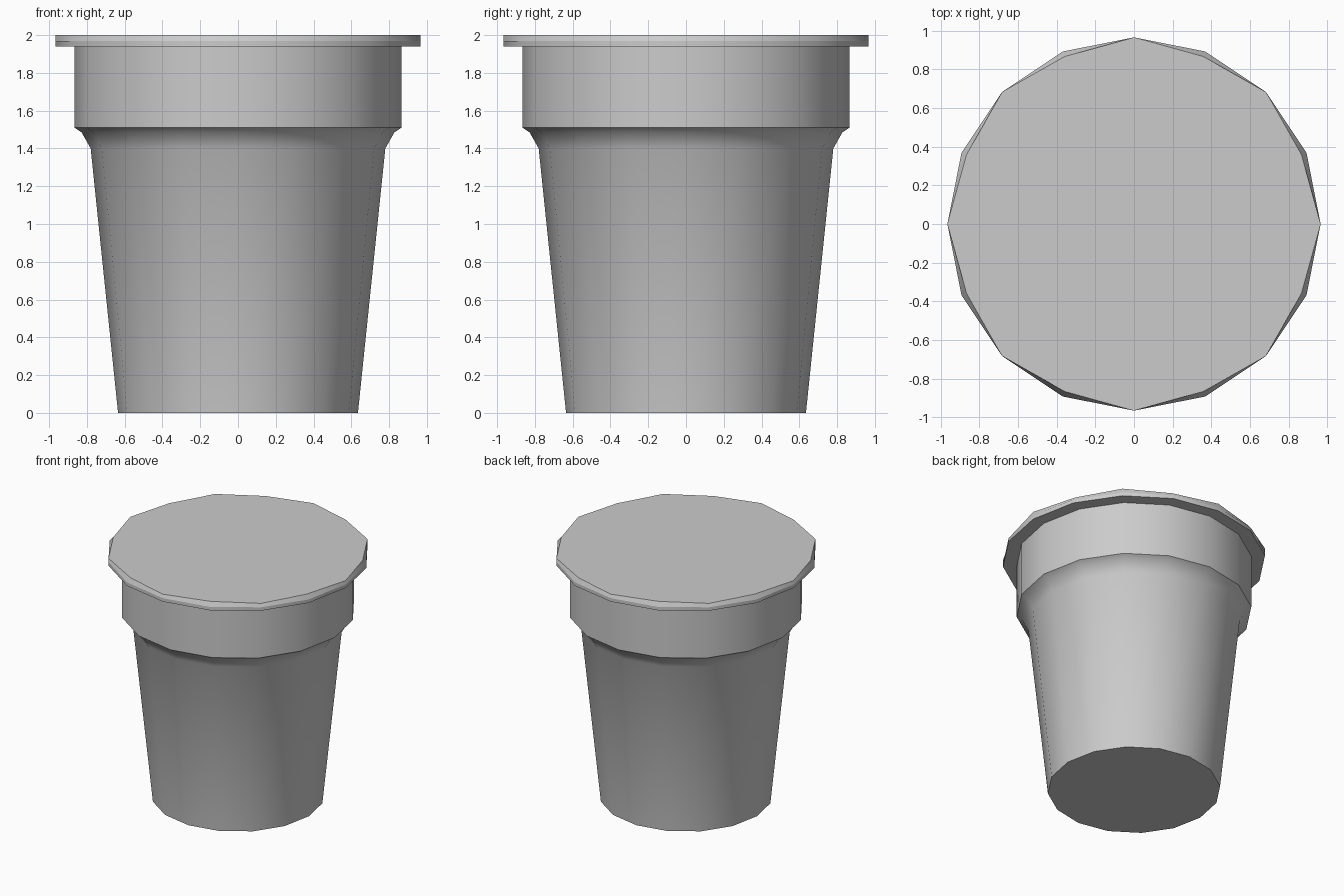
import bpy, bmesh
from math import sin, cos, pi, radians

if "Cube" in bpy.data.objects:
    bpy.data.objects.remove(bpy.data.objects["Cube"])

SIDES = 16


def lathe(name, rings):
    """Closed turned solid; each ring is (radius at even corners, at odd corners, z)."""
    bm = bmesh.new()
    loops = []
    for even, odd, z in rings:
        loop = []
        for i in range(SIDES):
            r = odd if i % 2 else even
            a = 2 * pi * i / SIDES
            loop.append(bm.verts.new((r * cos(a), r * sin(a), z)))
        loops.append(loop)
    for low, high in zip(loops, loops[1:]):
        for i in range(SIDES):
            j = (i + 1) % SIDES
            bm.faces.new((low[i], low[j], high[j], high[i]))
    bm.faces.new(loops[0][::-1])
    bm.faces.new(loops[-1])
    mesh = bpy.data.meshes.new(name)
    bm.to_mesh(mesh)
    bm.free()
    obj = bpy.data.objects.new(name, mesh)
    bpy.context.collection.objects.link(obj)
    bpy.ops.object.select_all(action='DESELECT')
    obj.select_set(True)
    bpy.context.view_layer.objects.active = obj
    bpy.ops.object.shade_smooth_by_angle(angle=radians(30))
    return obj


# Tapered cup with flared collar and protruding rim, one continuous profile
cup_profile = [(0.635, 0.0), (0.78, 1.4), (0.828, 1.485), (0.865, 1.51),
               (0.865, 1.94), (0.966, 1.94), (0.966, 1.968)]
lathe("cup", [(r, r, z) for r, z in cup_profile])

# Thin lid: alternate corners are pulled in slightly at the top
lathe("lid", [(0.966, 0.966, 1.968), (0.966, 0.938, 2.0)])
